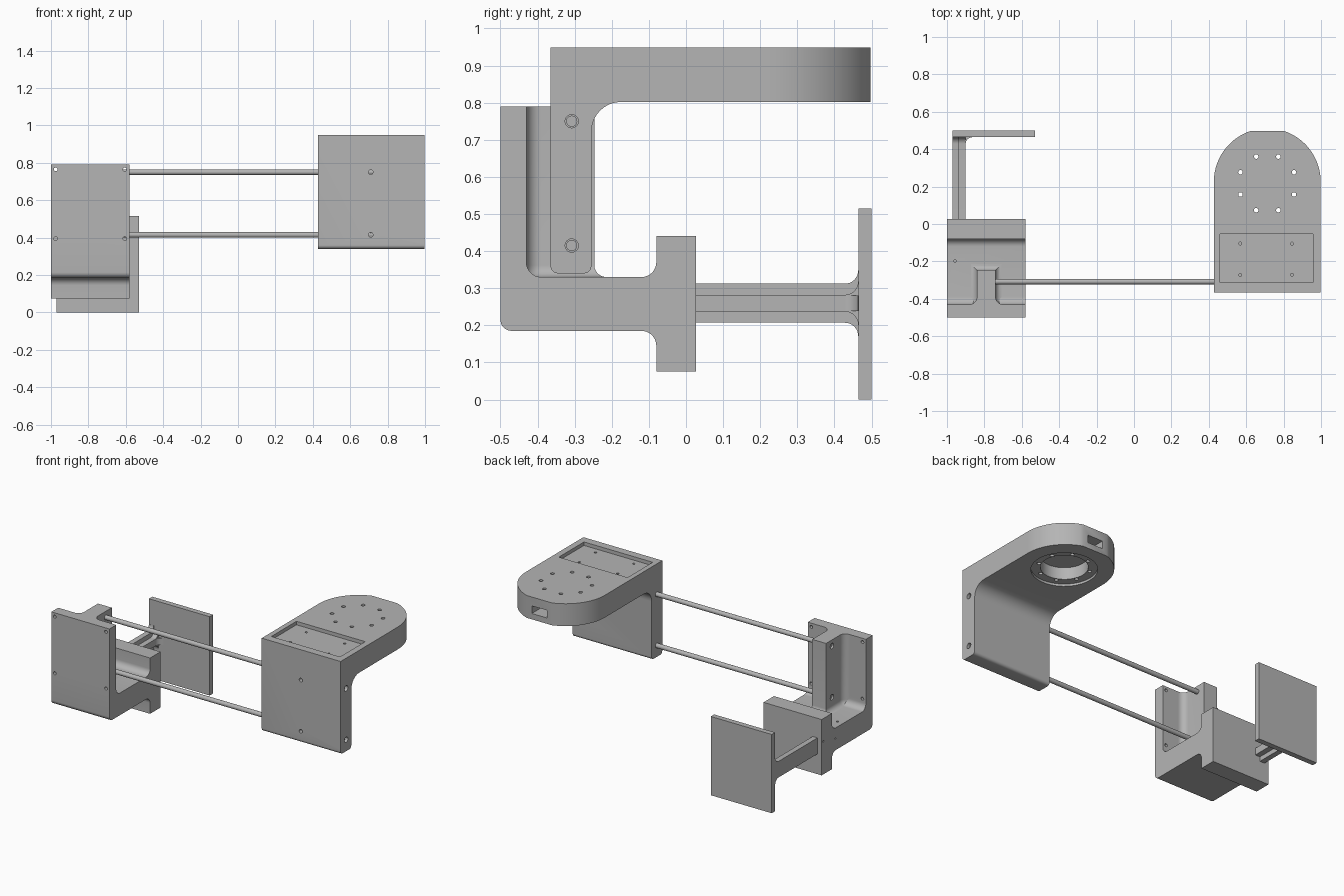
import bpy, bmesh
from math import sin, cos, pi, asin
from mathutils import Vector

if "Cube" in bpy.data.objects:
    bpy.data.objects.remove(bpy.data.objects["Cube"])

grey = bpy.data.materials.new("light grey")
grey.use_nodes = True
grey.diffuse_color = (0.46, 0.46, 0.46, 1)
grey.node_tree.nodes["Principled BSDF"].inputs["Base Color"].default_value = (0.46, 0.46, 0.46, 1)


def place(axis, a, b, t):
    return {"x": (t, a, b), "y": (a, t, b), "z": (a, b, t)}[axis]


def loft(name, layers, axis="z"):
    """Skin a stack of (height, outline) layers and cap both ends."""
    bm = bmesh.new()
    rings = [[bm.verts.new(place(axis, a, b, t)) for a, b in pts] for t, pts in layers]
    n = len(rings[0])
    for low, high in zip(rings, rings[1:]):
        for i in range(n):
            j = (i + 1) % n
            bm.faces.new((low[i], low[j], high[j], high[i]))
    bm.faces.new(rings[0])
    bm.faces.new(rings[-1])
    bmesh.ops.recalc_face_normals(bm, faces=bm.faces)
    mesh = bpy.data.meshes.new(name)
    bm.to_mesh(mesh)
    bm.free()
    mesh.materials.append(grey)
    obj = bpy.data.objects.new(name, mesh)
    bpy.context.collection.objects.link(obj)
    return obj


def prism(name, axis, pts, lo, hi):
    return loft(name, [(lo, pts), (hi, pts)], axis)


def rounded(corners, steps=8):
    """Right-angled outline; each corner is (a, b, radius)."""
    out = []
    for i, (a, b, r) in enumerate(corners):
        p = Vector((a, b))
        if r == 0:
            out.append((a, b))
            continue
        u = (Vector(corners[i - 1][:2]) - p).normalized()
        v = (Vector(corners[(i + 1) % len(corners)][:2]) - p).normalized()
        c = p + r * (u + v)
        for k in range(steps + 1):
            f = k / steps * pi / 2
            out.append(tuple(c - r * (cos(f) * v + sin(f) * u)))
    return out


def rect(a0, a1, b0, b1):
    return [(a0, b0), (a1, b0), (a1, b1), (a0, b1)]


def hole(axis, a, b, r, lo, hi, n=16):
    pts = [(a + r * cos(2 * pi * k / n), b + r * sin(2 * pi * k / n)) for k in range(n)]
    return prism("cutter", axis, pts, lo, hi)


def cut(obj, cutters):
    """Subtract the cutters, bake the result and drop the helpers."""
    for c in cutters:
        c.hide_render = True
        m = obj.modifiers.new("cut", "BOOLEAN")
        m.operation, m.solver, m.object = "DIFFERENCE", "EXACT", c
    bpy.context.view_layer.update()
    result = obj.evaluated_get(bpy.context.evaluated_depsgraph_get())
    mesh = bpy.data.meshes.new_from_object(result)
    obj.modifiers.clear()
    obj.data = mesh
    for c in cutters:
        bpy.data.objects.remove(c)
    return obj


ROD_Y, ROD_Z = -0.308, (0.415, 0.75)
parts = []

# Clamp bracket: front plate, floor and rear block in one side profile
bracket = prism("clamp_bracket", "x", rounded([
    (-0.5, 0.185, 0.03), (-0.08, 0.185, 0.04), (-0.08, 0.075, 0), (0.027, 0.075, 0),
    (0.027, 0.44, 0), (-0.08, 0.44, 0), (-0.08, 0.33, 0.04), (-0.43, 0.33, 0.04),
    (-0.43, 0.79, 0), (-0.5, 0.79, 0)]), -1, -0.58)
cutters = [hole("y", x, z, 0.01, -0.52, -0.4) for x in (-0.975, -0.605) for z in (0.395, 0.765)]
cutters.append(hole("z", -0.957, -0.198, 0.007, 0.25, 0.4))
cutters += [hole("x", y, z, 0.006, -1.02, -0.95) for y, z in ((-0.115, 0.26), (0.01, 0.29))]
parts.append(cut(bracket, cutters))


# Rod holder: upright rib blending into the front plate and the floor
def rib_outline(d, r=0.04, cx=-0.79, w=0.05):
    half = [(w + d + r - r * sin(f), -0.43 + r - r * cos(f)) for f in
            (k / 8 * pi / 2 for k in range(9))] + [(w + d, -0.247 + d)]
    return [(cx - x, y) for x, y in half] + [(cx + x, y) for x, y in reversed(half)]


R = 0.032
layers = [(0.33 + R * (1 - cos(f)), rib_outline(R * (1 - sin(f))))
          for f in (k / 6 * pi / 2 for k in range(7))]
holder = loft("rod_holder", layers + [(0.79, rib_outline(0))])
parts.append(cut(holder, [hole("x", ROD_Y, z, 0.018, -0.86, -0.825) for z in ROD_Z]))

# Connecting rods
for name, z in zip(("lower_rod", "upper_rod"), ROD_Z):
    rod = hole("x", ROD_Y, z, 0.015, -0.83, 0.98, 24)
    rod.name = name
    parts.append(rod)

# Rear arm: T section flaring into the end plate
END = 0.465


def flared(name, axis, lo_b, hi_b, lo, hi, r=0.036, both=True):
    tip = [(0.027, lo_b, 0)]
    tip += [(END - 0.001, lo_b, r), (END - 0.001, lo_b - r, 0), (END, lo_b - r, 0)] if both else [(END, lo_b, 0)]
    tip += [(END, hi_b + r, 0), (END - 0.001, hi_b + r, 0), (END - 0.001, hi_b, r), (0.027, hi_b, 0)]
    pts = rounded(tip)
    if axis == "z":
        pts = [(b, a) for a, b in pts]
    return prism(name, axis, pts, lo, hi)


parts.append(flared("arm_flange", "x", 0.207, 0.312, -0.97, -0.935))
parts.append(flared("arm_web", "x", 0.237, 0.282, -0.935, -0.9))
parts.append(flared("arm_gusset", "z", -0.94, -0.9, 0.238, 0.281, both=False))
parts.append(prism("end_plate", "z", rect(-0.97, -0.53, END, 0.5), 0, 0.515))

# Overhanging head: side profile for the upright, plan outline for the shelf
CX, CY, HR, TIP = 0.7125, 0.226, 0.2855, 0.497
head = prism("head", "x", rounded([
    (-0.365, 0.34, 0.02), (-0.255, 0.34, 0.02), (-0.255, 0.802, 0.08),
    (0.6, 0.802, 0), (0.6, 0.948, 0), (-0.365, 0.948, 0)]), CX - HR, CX + HR)
top = asin((TIP - CY) / HR)
arc = [(CX + HR * cos(top * k / 20), CY + HR * sin(top * k / 20)) for k in range(21)]
half = [(CX + HR, -0.5)] + arc
plan = prism("cutter", "z", half + [(2 * CX - x, y) for x, y in reversed(half)], 0.2, 1.1)
plan.hide_render = True
m = head.modifiers.new("plan", "BOOLEAN")
m.operation, m.solver, m.object = "INTERSECT", "EXACT", plan
cut(head, [])
bpy.data.objects.remove(plan)

# Head details: tray recess, stepped bore, cable slot and screw holes
cutters = [
    prism("cutter", "z", rect(0.46, 0.957, -0.313, -0.053), 0.925, 1.0),
    hole("z", CX, 0.217, 0.195, 0.75, 0.817, 48),
    hole("z", CX, 0.217, 0.14, 0.76, 0.895, 48),
    prism("cutter", "y", rect(CX - 0.055, CX + 0.055, 0.84, 0.89), 0.3, 0.55),
]
for k in range(8):
    f = pi / 8 + k * pi / 4
    cutters.append(hole("z", CX + 0.155 * cos(f), 0.217 + 0.155 * sin(f), 0.012, 0.77, 1.0))
cutters += [hole("z", x, y, 0.008, 0.87, 1.0) for x in (0.568, 0.845) for y in (-0.105, -0.272)]
cutters += [hole("y", 0.71, z, 0.012, -0.4, -0.32) for z in ROD_Z]
cutters += [hole("x", ROD_Y, z, 0.018, 0.97, 1.05) for z in ROD_Z]
parts.append(cut(head, cutters))

# Smooth fillets, keep edges crisp
bpy.ops.object.select_all(action="DESELECT")
for p in parts:
    p.select_set(True)
bpy.context.view_layer.objects.active = parts[0]
bpy.ops.object.shade_smooth_by_angle(angle=pi / 6)
